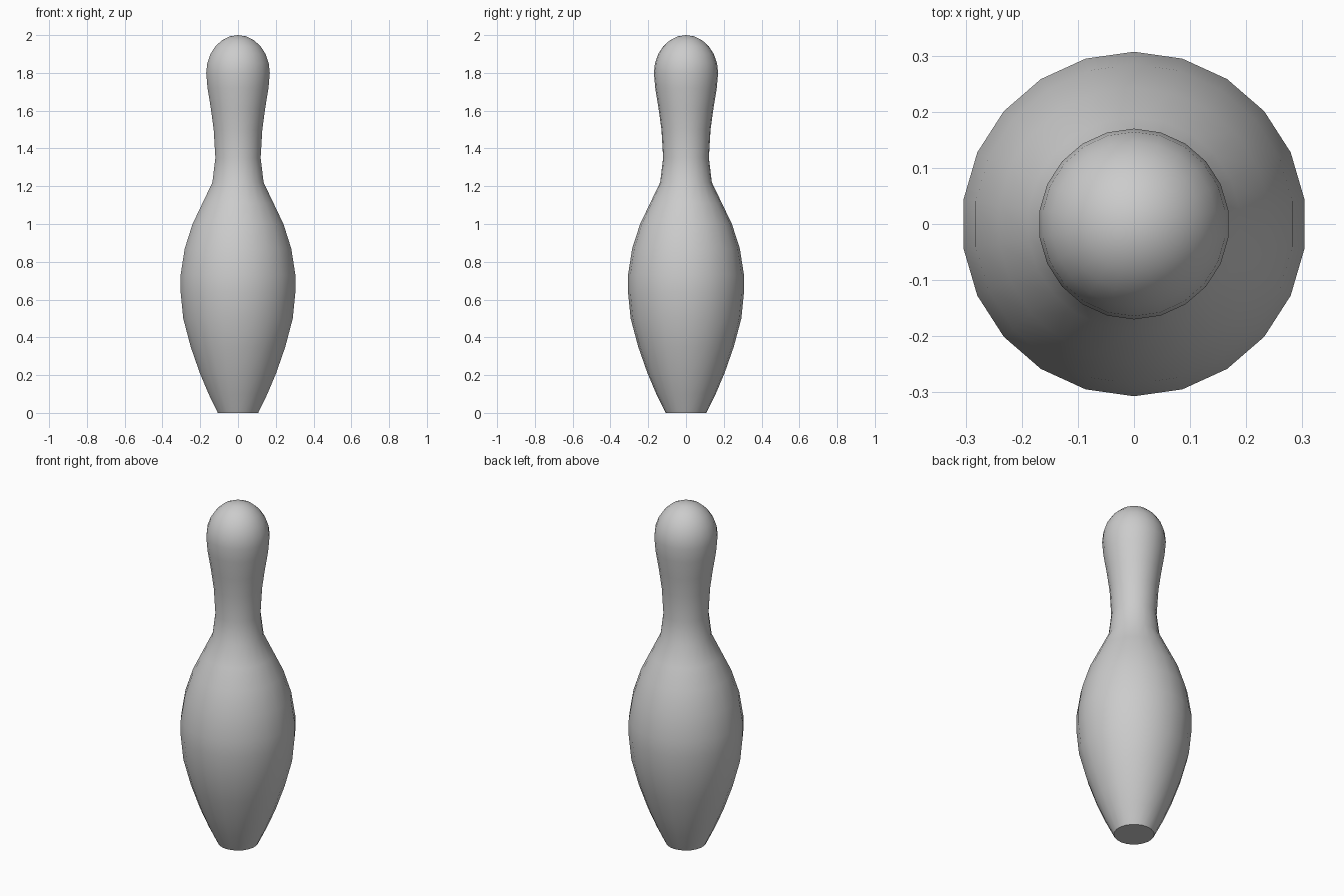
import bpy
import bmesh
import math

cube = bpy.data.objects.get("Cube")
if cube:
    bpy.data.objects.remove(cube, do_unlink=True)

SIDES = 22

grey = bpy.data.materials.new("plain grey")
grey.use_nodes = True
colour = (0.6, 0.6, 0.6, 1)
grey.diffuse_color = colour
grey.node_tree.nodes["Principled BSDF"].inputs["Base Color"].default_value = colour

# Radius and height of the belly, neck and head
profile = [(0.108, 0), (0.157, 0.1), (0.204, 0.21), (0.253, 0.35), (0.293, 0.5),
           (0.307, 0.64), (0.307, 0.73), (0.285, 0.87), (0.243, 1.0), (0.19, 1.11),
           (0.137, 1.22), (0.121, 1.35), (0.13, 1.5), (0.145, 1.61), (0.163, 1.72),
           (0.17, 1.8)]
# Rounded crown
for i in range(1, 7):
    a = math.radians(15 * i)
    profile.append((0.17 * math.cos(a), 1.8 + 0.2 * math.sin(a)))
profile[-1] = (0, 2)

# Spin the profile around the upright axis
bm = bmesh.new()
verts = [bm.verts.new((0, r, z)) for r, z in profile]
edges = [bm.edges.new(pair) for pair in zip(verts, verts[1:])]
bmesh.ops.spin(bm, geom=verts + edges, cent=(0, 0, 0), axis=(0, 0, 1),
               angle=math.tau, steps=SIDES, use_duplicate=False)
bmesh.ops.remove_doubles(bm, verts=bm.verts[:], dist=0.0005)

# Flat base
rim = [e for e in bm.edges if e.is_boundary]
bmesh.ops.contextual_create(bm, geom=rim)
bmesh.ops.recalc_face_normals(bm, faces=bm.faces[:])

mesh = bpy.data.meshes.new("pin_body")
bm.to_mesh(mesh)
bm.free()
mesh.materials.append(grey)
pin = bpy.data.objects.new("pin_body", mesh)
bpy.context.collection.objects.link(pin)

# Smooth sides with a sharp base rim
bpy.ops.object.select_all(action="DESELECT")
pin.select_set(True)
bpy.context.view_layer.objects.active = pin
bpy.ops.object.shade_smooth_by_angle(angle=math.radians(40))
